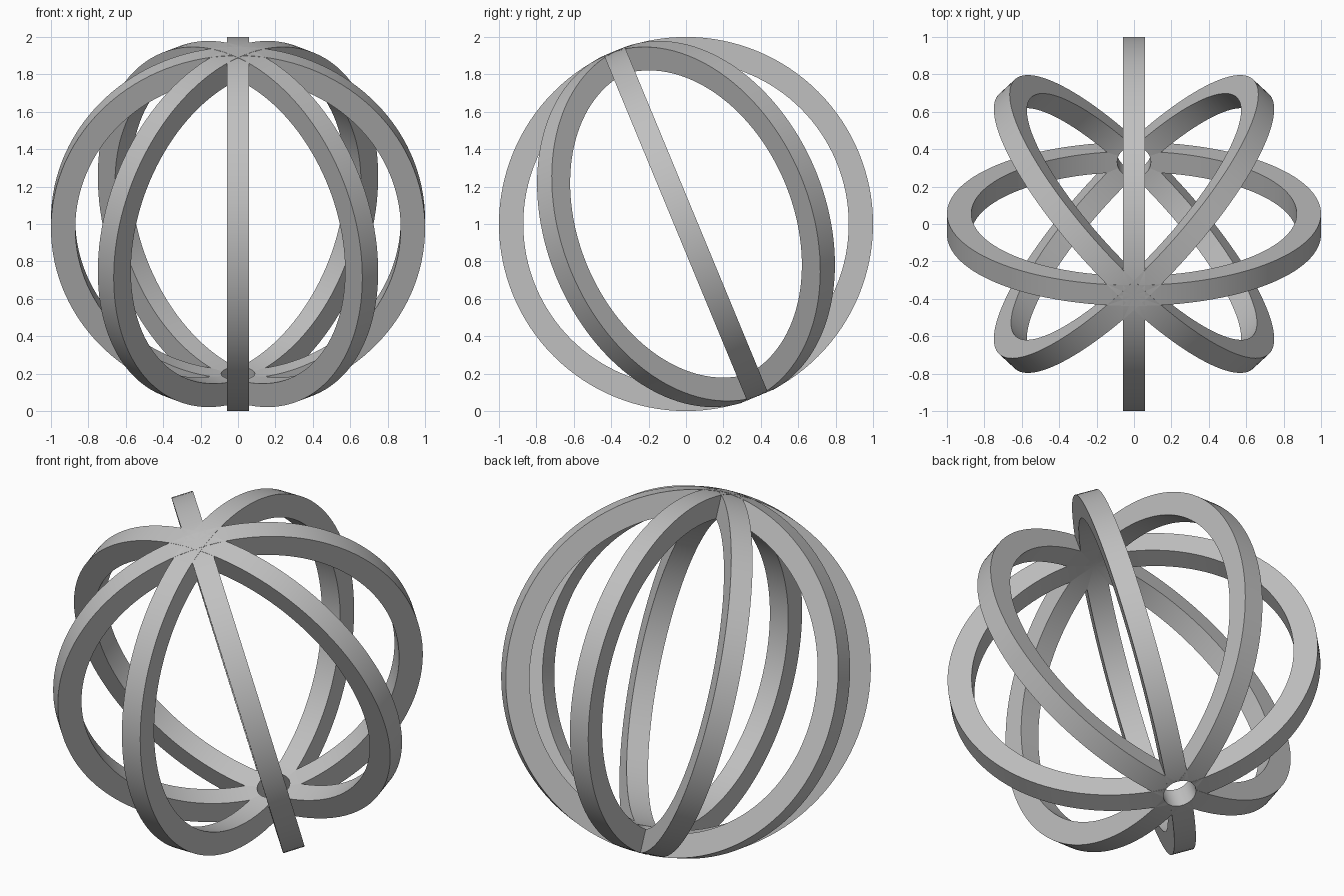
import bpy
import bmesh
from math import radians, tau
from mathutils import Matrix, Vector

OUTER, INNER, HALF_WIDTH = 1.0, 0.87, 0.06
SEGMENTS = 128
HOLE_RADIUS = 0.09

cube = bpy.data.objects.get("Cube")
if cube:
    bpy.data.objects.remove(cube, do_unlink=True)

grey = bpy.data.materials.new("plain_grey")
grey.use_nodes = True
colour = (0.53, 0.53, 0.53, 1.0)
grey.diffuse_color = colour
grey.node_tree.nodes["Principled BSDF"].inputs["Base Color"].default_value = colour

# Shared pole axis leans towards the front
frame = Matrix.Translation((0, 0, 1)) @ Matrix.Rotation(radians(22.5), 4, "X")


def make_object(name, bm, matrix):
    bmesh.ops.transform(bm, matrix=matrix, verts=bm.verts)
    bmesh.ops.recalc_face_normals(bm, faces=bm.faces)
    mesh = bpy.data.meshes.new(name)
    bm.to_mesh(mesh)
    bm.free()
    mesh.materials.append(grey)
    obj = bpy.data.objects.new(name, mesh)
    bpy.context.collection.objects.link(obj)
    return obj


def make_ring(name, turn):
    """Flat hoop of rectangular section, turned about the pole axis."""
    bm = bmesh.new()
    section = [(OUTER, -HALF_WIDTH), (OUTER, HALF_WIDTH),
               (INNER, HALF_WIDTH), (INNER, -HALF_WIDTH)]
    verts = [bm.verts.new((r, y, 0)) for r, y in section]
    edges = [bm.edges.new((verts[i], verts[i - 1])) for i in range(4)]
    bmesh.ops.spin(bm, geom=verts + edges, cent=Vector(), axis=(0, 1, 0),
                   angle=tau, steps=SEGMENTS, use_duplicate=False)
    bmesh.ops.remove_doubles(bm, verts=bm.verts, dist=0.0001)
    return make_object(name, bm, frame @ Matrix.Rotation(turn, 4, "Z"))


# Round hole through the lower pole
bm = bmesh.new()
bmesh.ops.create_cone(bm, cap_ends=True, segments=48, radius1=HOLE_RADIUS,
                      radius2=HOLE_RADIUS, depth=0.5)
cutter = make_object("hole_cutter", bm, frame @ Matrix.Translation((0, 0, -0.95)))
cutter.hide_render = True

# Four hoops crossing at both poles
names = ["side_ring", "left_diagonal_ring", "upright_ring", "right_diagonal_ring"]
for i, name in enumerate(names):
    ring = make_ring(name, radians(45 * i))
    cut = ring.modifiers.new("pole_hole", "BOOLEAN")
    cut.operation = "DIFFERENCE"
    cut.solver = "EXACT"
    cut.object = cutter
    bpy.ops.object.select_all(action="DESELECT")
    ring.select_set(True)
    bpy.context.view_layer.objects.active = ring
    bpy.ops.object.modifier_apply(modifier=cut.name)
    bpy.ops.object.shade_smooth_by_angle(angle=radians(30))

bpy.data.objects.remove(cutter, do_unlink=True)
